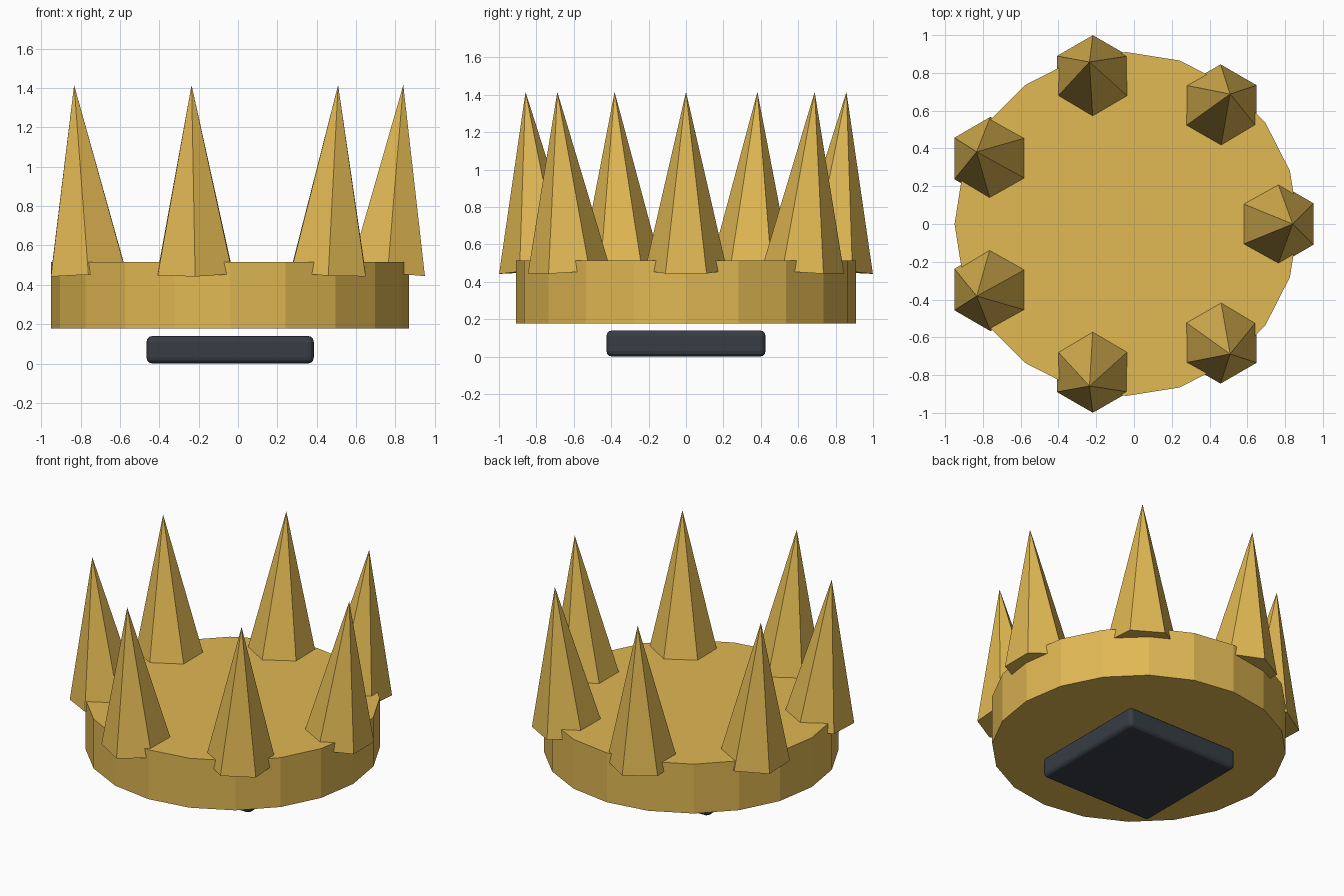
import bpy
import bmesh
import math
from mathutils import Matrix, Vector

if "Cube" in bpy.data.objects:
    bpy.data.objects.remove(bpy.data.objects["Cube"])

CX = -0.04  # crown axis


def material(name, rgb):
    m = bpy.data.materials.new(name)
    m.diffuse_color = (*rgb, 1.0)
    m.use_nodes = True
    m.node_tree.nodes["Principled BSDF"].inputs["Base Color"].default_value = m.diffuse_color
    return m


gold = material("gold", (0.75, 0.48, 0.087))
slate = material("dark_slate", (0.038, 0.047, 0.058))


def add_object(name, bm, mat):
    bmesh.ops.recalc_face_normals(bm, faces=bm.faces)
    mesh = bpy.data.meshes.new(name)
    bm.to_mesh(mesh)
    bm.free()
    mesh.materials.append(mat)
    ob = bpy.data.objects.new(name, mesh)
    bpy.context.collection.objects.link(ob)
    return ob


def prism(bm, sides, r_bottom, r_top, z0, z1, turn=0.0):
    """Capped ring prism, or a pyramid when r_top is zero."""
    def ring(r, z):
        angles = [turn + 2 * math.pi * i / sides for i in range(sides)]
        return [bm.verts.new((r * math.cos(a), r * math.sin(a), z)) for a in angles]
    low = ring(r_bottom, z0)
    bm.faces.new(low[::-1])
    if r_top:
        high = ring(r_top, z1)
        bm.faces.new(high)
    else:
        high = [bm.verts.new((0, 0, z1))] * sides
    for i in range(sides):
        j = (i + 1) % sides
        corners = [low[i], low[j], high[j]] + ([high[i]] if r_top else [])
        bm.faces.new(corners)


# Crown band: solid 20-sided disc
bm = bmesh.new()
prism(bm, 20, 0.91, 0.91, 0.178, 0.515)
bmesh.ops.translate(bm, verts=bm.verts, vec=(CX, 0, 0))
add_object("crown_band", bm, gold)

# Seven six-sided spikes leaning slightly outward
for i in range(7):
    a = 2 * math.pi * i / 7
    out = Vector((math.cos(a), math.sin(a), 0))
    base = out * 0.80 + Vector((CX, 0, 0.46))
    tip = out * 0.88 + Vector((CX, 0, 1.415))
    axis = tip - base
    bm = bmesh.new()
    prism(bm, 6, 0.22, 0, 0, axis.length, turn=math.pi / 2)
    tilt = Vector((0, 0, 1)).rotation_difference(axis).to_matrix().to_4x4()
    bmesh.ops.transform(bm, matrix=Matrix.Translation(base) @ tilt, verts=bm.verts)
    add_object(f"spike_{i + 1}", bm, gold)

# Square rounded pad floating just under the band
bm = bmesh.new()
bmesh.ops.create_cube(bm, size=1.0)
bmesh.ops.scale(bm, verts=bm.verts, vec=(0.85, 0.85, 0.14))
bmesh.ops.translate(bm, verts=bm.verts, vec=(CX, 0, 0.07))
pad = add_object("base_pad", bm, slate)
bevel = pad.modifiers.new("rounded_edges", 'BEVEL')
bevel.width = 0.03
bevel.segments = 3
